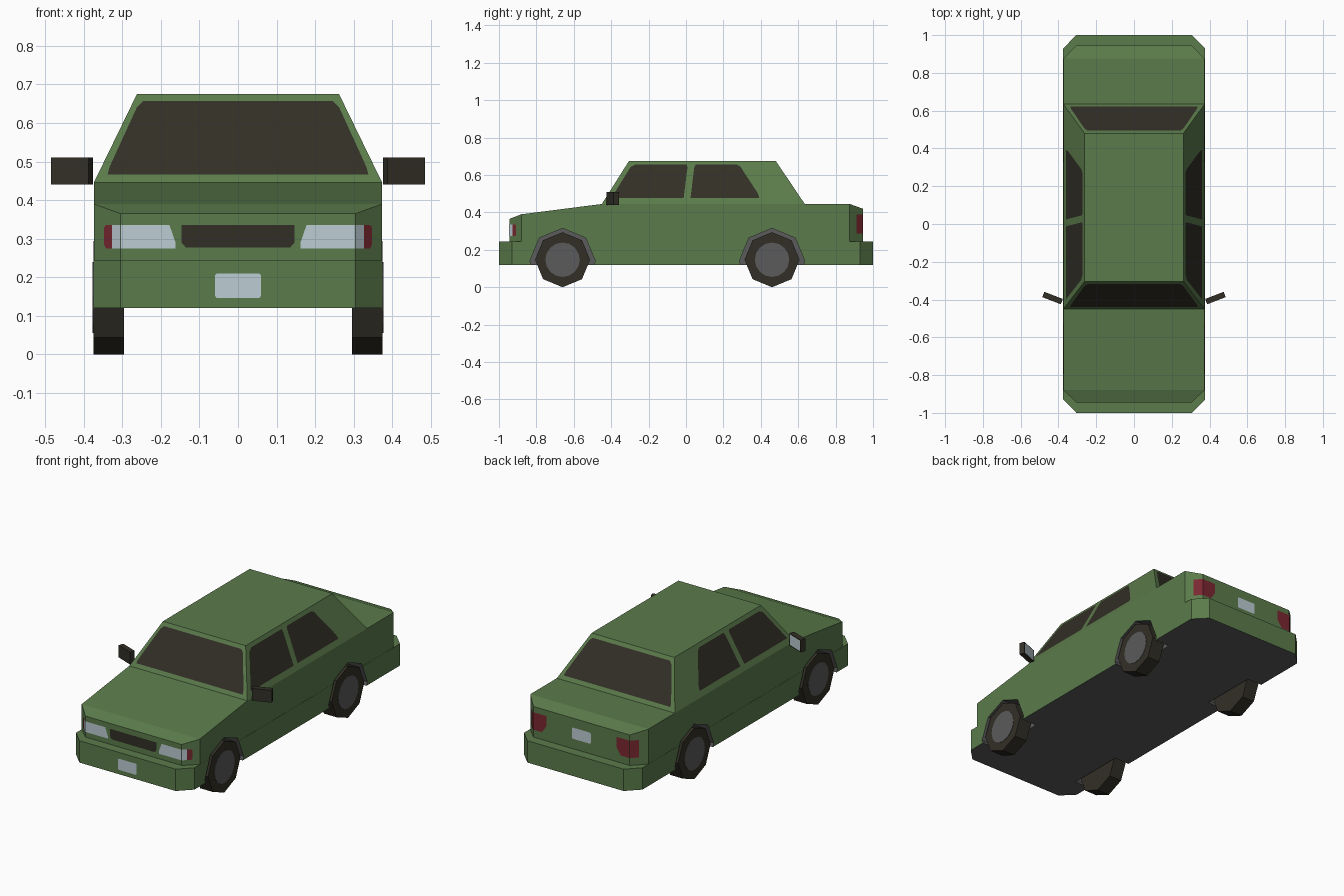
import bpy, bmesh, math
from mathutils import Vector

if "Cube" in bpy.data.objects:
    bpy.data.objects.remove(bpy.data.objects["Cube"])


def material(name, r, g, b):
    lin = [((c / 255 + 0.055) / 1.055) ** 2.4 for c in (r, g, b)]
    m = bpy.data.materials.new(name)
    m.diffuse_color = (*lin, 1)
    m.use_nodes = True
    m.node_tree.nodes["Principled BSDF"].inputs["Base Color"].default_value = m.diffuse_color
    return m


GREEN = material("green paint", 91, 123, 75)
DARK = material("dark glass and rubber", 50, 47, 38)
GREY = material("grey metal", 91, 91, 92)
PALE = material("pale lamp glass", 188, 204, 211)
RED = material("red lamp", 122, 40, 49)


def mesh_object(name, bm, *mats):
    me = bpy.data.meshes.new(name)
    bm.to_mesh(me)
    bm.free()
    for m in mats:
        me.materials.append(m)
    ob = bpy.data.objects.new(name, me)
    bpy.context.collection.objects.link(ob)
    return ob


def cylinder(name, mat, sides, radius, depth, loc):
    bpy.ops.mesh.primitive_cylinder_add(vertices=sides, radius=radius, depth=depth,
                                        location=loc, rotation=(0, math.pi / 2, 0))
    ob = bpy.context.object
    ob.name = name
    ob.data.materials.append(mat)
    return ob


def plate(name, mat, pts, mirror=False):
    """Flat painted detail, lifted slightly off the body."""
    bm = bmesh.new()
    f = bm.faces.new([bm.verts.new(p) for p in pts])
    f.normal_update()
    if f.normal.dot(f.calc_center_median() - Vector((0, 0, 0.3))) < 0:
        f.normal_flip()
    n = f.normal.copy()
    for v in bm.verts:
        v.co += n * 0.002
    ob = mesh_object(name, bm, mat)
    if mirror:
        ob.modifiers.new("mirror", 'MIRROR')


# Body: stacked rings, each given as (inner x, outer x) and four (y, z) stations
# front end, front corner, rear corner, rear end
rings = [
    (.305, .375, (-1, .12), (-.93, .12), (.93, .12), (1, .12)),
    (.305, .375, (-1, .245), (-.93, .245), (.93, .245), (1, .245)),
    (.305, .374, (-.945, .245), (-.88, .245), (.875, .245), (.945, .245)),
    (.305, .374, (-.945, .365), (-.88, .39), (.875, .445), (.945, .42)),
    (.305, .374, (-.88, .39), (-.88, .39), (.875, .445), (.875, .445)),
    (.305, .374, (-.45, .445), (-.45, .445), (.635, .445), (.635, .445)),
    (.21, .262, (-.305, .675), (-.305, .675), (.48, .675), (.48, .675)),
]
bm = bmesh.new()
loops = []
for xi, xo, a, b, c, d in rings:
    half = [(xi, *a), (xo, *b), (xo, *c), (xi, *d)]
    loops.append([bm.verts.new(p) for p in half] +
                 [bm.verts.new((-x, y, z)) for x, y, z in reversed(half)])
for lo, hi in zip(loops, loops[1:]):
    for i in range(8):
        j = (i + 1) % 8
        bm.faces.new((lo[i], lo[j], hi[j], hi[i]))
bm.faces.new(loops[0])
bm.faces.new(loops[-1])
bmesh.ops.remove_doubles(bm, verts=bm.verts, dist=1e-5)
bmesh.ops.recalc_face_normals(bm, faces=bm.faces)
for f in bm.faces:
    if f.normal.z < -0.9:
        f.material_index = 1          # underside
body = mesh_object("body", bm, GREEN, GREY)

# Wheels, hubs and wheel wells
for end, y in (("front", -.66), ("rear", .46)):
    for side, s in (("right", 1), ("left", -1)):
        cutter = cylinder("well_cutter", GREEN, 8, .175, .18, (s * .37, y, .14))
        cutter.data.materials.append(GREY)
        for p in cutter.data.polygons:
            p.material_index = 1
        mod = body.modifiers.new("wheel well", 'BOOLEAN')
        mod.operation = 'DIFFERENCE'
        mod.solver = 'EXACT'
        mod.object = cutter
        bpy.context.view_layer.objects.active = body
        bpy.ops.object.modifier_apply(modifier=mod.name)
        bpy.data.objects.remove(cutter)
        cylinder(f"{end}_{side}_wheel", DARK, 8, .147, .08, (s * .335, y, .147))
        cylinder(f"{end}_{side}_hub", GREY, 16, .092, .006, (s * .374, y, .147))


# Windows: points are placed on the sloping cabin faces by height
def up(z, low, high):
    return low + (high - low) * (z - .445) / .23


for name, low, high in (("windshield", -.45, -.305), ("rear_window", .635, .48)):
    outline = [(-.338, .465), (.338, .465), (.333, .485), (.262, .64), (.245, .656),
               (-.245, .656), (-.262, .64), (-.333, .485)]
    plate(name, DARK, [(x, up(z, low, high), z) for x, z in outline])

side_windows = {
    "front_side_window": [(-.4, .475), (-.013, .475), (.008, .64), (.004, .655),
                          (-.27, .655), (-.296, .642)],
    "rear_side_window": [(.024, .475), (.392, .475), (.385, .5), (.29, .645),
                         (.27, .655), (.052, .655), (.044, .64)],
}
for name, outline in side_windows.items():
    plate(name, DARK, [(up(z, .374, .262), y, z) for y, z in outline], True)


# Lamps: points wrap round the chamfered corners
def nose(x):
    return -.945 + max(0, abs(x) - .305) * .065 / .069


def tail(x):
    return .945 - max(0, abs(x) - .305) * .07 / .069


def end_plate(name, mat, surface, outline, mirror=False):
    plate(name, mat, [(x, surface(x), z) for x, z in outline], mirror)


def rect(x0, x1, z0, z1):
    return [(x0, z0), (x1, z0), (x1, z1), (x0, z1)]


end_plate("headlight", PALE, nose, [(.162, .275), (.305, .275), (.305, .336), (.178, .336),
                                    (.162, .29)], True)
end_plate("headlight_corner", PALE, nose, rect(.305, .325, .275, .336), True)
end_plate("front_indicator", RED, nose, [(.325, .275), (.341, .275), (.346, .285), (.346, .328),
                                         (.341, .336), (.325, .336)], True)
end_plate("grille", DARK, nose, [(-.135, .277), (.135, .277), (.147, .29), (.147, .335),
                                 (-.147, .335), (-.147, .29)])
end_plate("tail_light", RED, tail, [(.25, .288), (.305, .288), (.305, .388), (.222, .388),
                                    (.222, .33)], True)
end_plate("tail_light_corner", RED, tail, rect(.305, .34, .288, .388), True)
chip = [(-.055, -.032), (.055, -.032), (.06, -.026), (.06, .026), (.055, .032),
        (-.055, .032), (-.06, .026), (-.06, -.026)]
plate("front_number_plate", PALE, [(x, -1, .178 + z) for x, z in chip])
plate("rear_number_plate", PALE, [(x, .945, .335 + z) for x, z in chip])

# Door mirrors, with pale glass facing the rear
for side, s in (("right", 1), ("left", -1)):
    bm = bmesh.new()
    bmesh.ops.create_cube(bm, size=1)
    for v in bm.verts:
        v.co = Vector((v.co.x * .105, v.co.y * .03, v.co.z * .07))
    back = [f for f in bm.faces if f.normal.y > .9]
    bmesh.ops.inset_region(bm, faces=back, thickness=.007)
    back[0].material_index = 1
    mirror = mesh_object(f"{side}_door_mirror", bm, DARK, PALE)
    mirror.location = (s * .431, -.392, .475)
    mirror.rotation_euler.z = s * math.radians(21)
